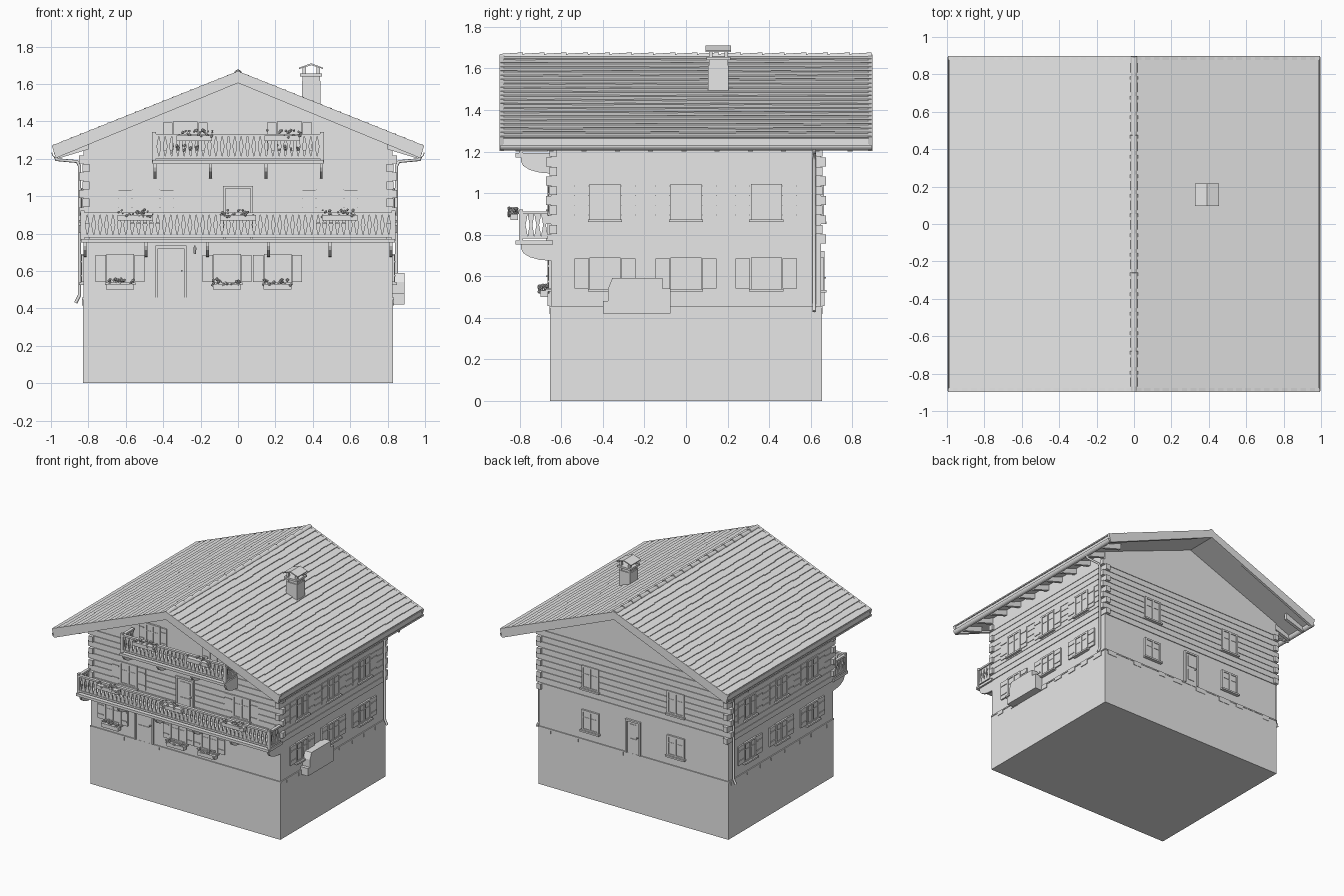
import bpy, bmesh, math, random
from mathutils import Matrix, Vector

random.seed(4)
cube = bpy.data.objects.get("Cube")
if cube:
    bpy.data.objects.remove(cube)

grey = bpy.data.materials.new("light_grey")
grey.use_nodes = True
grey.diffuse_color = (0.8, 0.8, 0.8, 1)
grey.node_tree.nodes["Principled BSDF"].inputs["Base Color"].default_value = (0.8, 0.8, 0.8, 1)

T, R = Matrix.Translation, Matrix.Rotation
# Each wall is built as if it faced -y, then turned into place
FRONT, RIGHT, BACK, LEFT = [R(math.pi / 2 * k, 4, "Z") for k in range(4)]
SIDE = RIGHT
HALF_W, HALF_D = 0.825, 0.65
MIRROR = Matrix.Scale(-1, 4, Vector((1, 0, 0)))


def box(bm, x0, x1, y0, y1, z0, z1, m=Matrix()):
    place = T(((x0 + x1) / 2, (y0 + y1) / 2, (z0 + z1) / 2))
    bmesh.ops.create_cube(bm, size=1, matrix=m @ place @ Matrix.Diagonal((x1 - x0, y1 - y0, z1 - z0, 1)))


def prism(bm, pts, y0, y1, m=Matrix()):
    """Extrude an (x, z) outline from y0 to y1."""
    a = [bm.verts.new(m @ Vector((x, y0, z))) for x, z in pts]
    b = [bm.verts.new(m @ Vector((x, y1, z))) for x, z in pts]
    bm.faces.new(a)
    bm.faces.new(b[::-1])
    for i in range(len(pts)):
        j = (i + 1) % len(pts)
        bm.faces.new((a[i], b[i], b[j], a[j]))


def finish(bm, name):
    bmesh.ops.recalc_face_normals(bm, faces=bm.faces)
    mesh = bpy.data.meshes.new(name)
    bm.to_mesh(mesh)
    bm.free()
    mesh.materials.append(grey)
    ob = bpy.data.objects.new(name, mesh)
    bpy.context.collection.objects.link(ob)
    return ob


# Foundation and house body
bm = bmesh.new()
box(bm, -0.828, 0.828, -0.655, 0.655, 0, 0.455)
finish(bm, "foundation")
bm = bmesh.new()
prism(bm, [(-HALF_W, 0.44), (HALF_W, 0.44), (HALF_W, 1.29), (0, 1.62), (-HALF_W, 1.29)], -HALF_D, HALF_D)
finish(bm, "house_body")

# Log cladding with crossing corner ends, and plinth stones
logs, stones = bmesh.new(), bmesh.new()
for k, m in enumerate((FRONT, RIGHT, BACK, LEFT)):
    half, d = (HALF_W, HALF_D) if k % 2 == 0 else (HALF_D, HALF_W)
    for i in range(10):
        z = 0.757 + 0.0465 * i
        end = half + (0.025 if (i + k) % 2 else 0.006)
        box(logs, -end, end, -d - 0.006, -d + 0.03, z, z + 0.043, m)
    box(stones, -half - 0.006, half + 0.006, -d - 0.008, -d, 0.447, 0.457, m)
    for i in range(8):
        x = -half + 2 * half * (i + random.uniform(0.1, 0.5)) / 8
        box(stones, x, x + random.uniform(0.05, 0.1), -d - 0.008, -d, random.uniform(0.415, 0.43), 0.447, m)
finish(logs, "log_cladding")
finish(stones, "plinth_stones")

# Roof slab and barge boards
bm = bmesh.new()
prism(bm, [(0, 1.655), (0.985, 1.262), (0.985, 1.225), (0, 1.605), (-0.985, 1.225), (-0.985, 1.262)], -0.88, 0.88)
finish(bm, "roof_slab")
bm = bmesh.new()
for y in (-0.897, 0.877):
    prism(bm, [(0, 1.668), (0.995, 1.27), (0.975, 1.203), (0, 1.605), (-0.975, 1.203), (-0.995, 1.27)], y, y + 0.02)
finish(bm, "barge_boards")

# Overlapping shingle courses with uneven lower edges
bm = bmesh.new()
slope = math.atan2(0.393, 0.985)
rows, length = 20, 1.06
pitch = length / rows
for side in (Matrix(), MIRROR):
    for r in range(rows):
        y = -0.893
        while y < 0.89:
            y2 = y + random.uniform(0.07, 0.14)
            if y2 > 0.85:
                y2 = 0.893
            low = random.choice((0, 0, 0.003, 0.006)) if r < rows - 1 else 0
            m = side @ T((0, 0, 1.655)) @ R(slope, 4, "Y") @ T((r * pitch, 0, 0)) @ R(-0.13, 4, "Y")
            box(bm, 0, pitch + low, y, y2, -0.002, 0.007, m)
            y = y2
finish(bm, "roof_shingles")

# Ridge tiles
bm = bmesh.new()
for i in range(17):
    m = T((0, -0.84 + 0.105 * i, 1.654)) @ R(math.pi / 2 + 0.04, 4, "X")
    bmesh.ops.create_cone(bm, cap_ends=True, segments=12, radius1=0.021, radius2=0.018, depth=0.11, matrix=m)
finish(bm, "ridge_tiles")

# Rafter tails, gutters and downpipes
tails, gutters = bmesh.new(), bmesh.new()
arc = [math.pi * (1 + i / 8) for i in range(9)]
trough = [(0.975 + 0.022 * math.cos(a), 1.232 + 0.026 * math.sin(a)) for a in arc]
trough += [(0.975 + 0.018 * math.cos(a), 1.232 + 0.022 * math.sin(a)) for a in arc[::-1]]
for s, side in (("right", Matrix()), ("left", MIRROR)):
    for i in range(11):
        y = -0.81 + 0.16 * i
        prism(tails, [(0.8, 1.31), (0.965, 1.24), (0.965, 1.2), (0.8, 1.25)], y - 0.012, y + 0.012, side)
    prism(gutters, trough, -0.893, 0.893, side)
    curve = bpy.data.curves.new("downpipe_" + s, "CURVE")
    curve.dimensions = "3D"
    curve.bevel_depth = 0.009
    curve.bevel_resolution = 2
    curve.use_fill_caps = True
    path = [(0.975, 1.21), (0.97, 1.195), (0.86, 1.185), (0.847, 1.16), (0.847, 0.47), (0.868, 0.43)]
    spline = curve.splines.new("POLY")
    spline.points.add(len(path) - 1)
    for p, (x, z) in zip(spline.points, path):
        p.co = (*(side @ Vector((x, 0.617, z))), 1)
    curve.materials.append(grey)
    bpy.context.collection.objects.link(bpy.data.objects.new("downpipe_" + s, curve))
finish(tails, "rafter_tails")
finish(gutters, "gutters")

# Chimney with vented cap
bm = bmesh.new()
box(bm, 0.343, 0.44, 0.107, 0.205, 1.4, 1.615)
box(bm, 0.332, 0.45, 0.098, 0.215, 1.64, 1.655)
for x in (0.345, 0.42):
    for y in (0.11, 0.185):
        box(bm, x, x + 0.018, y, y + 0.018, 1.6, 1.69)
box(bm, 0.35, 0.433, 0.115, 0.197, 1.61, 1.645)
prism(bm, [(0.327, 1.68), (0.391, 1.7), (0.455, 1.68), (0.455, 1.687), (0.391, 1.71), (0.327, 1.687)], 0.095, 0.217)
finish(bm, "chimney")

frames, panes, sills, shutters = [bmesh.new() for _ in range(4)]
planters, flowers = bmesh.new(), bmesh.new()


def window(m, d, x, z0, z1, w=0.15, shutter=0.07):
    x0, x1, f = x - w / 2, x + w / 2, -d - 0.014
    box(panes, x0, x1, -d - 0.008, -d, z0, z1, m)
    for a, b, c, e in ((x0, x0 + 0.014, z0, z1), (x1 - 0.014, x1, z0, z1), (x0, x1, z1 - 0.014, z1),
                       (x0, x1, z0, z0 + 0.014), (x - 0.006, x + 0.006, z0, z1)):
        box(frames, a, b, f, -d, c, e, m)
    z = z0 + (z1 - z0) * 0.62
    box(frames, x0, x1, f + 0.003, -d, z, z + 0.006, m)
    box(sills, x0 - 0.008, x1 + 0.008, -d - 0.026, -d, z0 - 0.01, z0 + 0.003, m)
    if shutter:
        for a in (x0 - shutter - 0.003, x1 + 0.003):
            box(shutters, a, a + shutter, -d - 0.011, -d, z0 + 0.005, z1 - 0.005, m)
            for z in (z0 + 0.035, z1 - 0.045):
                box(shutters, a + 0.005, a + shutter - 0.005, -d - 0.016, -d, z, z + 0.008, m)


def flower_box(x, y, z, w):
    box(planters, x - w / 2, x + w / 2, y - 0.018, y + 0.018, z, z + 0.03)
    for i in range(22):
        p = (x + random.uniform(-0.52, 0.52) * w, y + random.uniform(-0.025, 0.018), z + random.uniform(0.02, 0.058))
        bmesh.ops.create_icosphere(flowers, subdivisions=1, radius=random.uniform(0.005, 0.011), matrix=T(p))


def door(name, m, d, x, z0, z1, w):
    bm = bmesh.new()
    x0, x1 = x - w / 2, x + w / 2
    box(bm, x0, x1, -d - 0.007, -d, z0, z1, m)
    for a, b, c in ((x0, x0 + 0.014, z0), (x1 - 0.014, x1, z0), (x0, x1, z1 - 0.014)):
        box(bm, a, b, -d - 0.016, -d, c, z1, m)
    for z in (0.12, 0.55):
        h = (z1 - z0)
        box(bm, x0 + 0.035, x1 - 0.035, -d - 0.011, -d, z0 + z * h, z0 + (z + 0.33) * h, m)
    box(bm, x1 - 0.03, x1 - 0.022, -d - 0.024, -d, (z0 + z1) / 2, (z0 + z1) / 2 + 0.008, m)
    finish(bm, name)


# Windows and doors on every wall
for x in (-0.63, -0.058, 0.212):
    window(FRONT, HALF_D, x, 0.535, 0.69, 0.146, 0.055)
    flower_box(x, -0.683, 0.5, 0.15)
for x in (-0.492, 0.492):
    window(FRONT, HALF_D, x, 0.86, 1.037)
for x in (-0.282, 0.275):
    window(FRONT, HALF_D, x, 1.235, 1.4, 0.133, 0.05)
    flower_box(x, -0.683, 1.215, 0.13)
for m in (RIGHT, LEFT):
    for y in (-0.39, 0, 0.387):
        window(m, HALF_W, y, 0.535, 0.69)
        window(m, HALF_W, y, 0.87, 1.043)
for x in (-0.372, 0.372):
    window(BACK, HALF_D, x, 0.53, 0.69, shutter=0)
    window(BACK, HALF_D, x, 0.86, 1.04, shutter=0)
door("front_door", FRONT, HALF_D, -0.358, 0.457, 0.735, 0.165)
door("balcony_door", FRONT, HALF_D, 0, 0.77, 1.055, 0.16)
door("back_door", BACK, HALF_D, 0, 0.457, 0.72, 0.13)


def balcony(name, half, z, top, brackets):
    bm = bmesh.new()
    yr = -0.795
    box(bm, -half, half, -0.82, -0.64, z - 0.028, z - 0.008)
    runs = [(Matrix(), half * 2, T((-half, yr, 0)))]
    runs += [(None, 0.13, T((x, yr, 0)) @ SIDE) for x in (-half + 0.008, half - 0.008)]
    h = top - z
    # Fretted boards: narrow waist between wide ends
    for _, run, m in runs:
        box(bm, 0, run, -0.012, 0.012, top - 0.014, top, m)
        box(bm, 0, run, -0.008, 0.008, z, z + 0.014, m)
        n = round(run / 0.034)
        step = run / n
        shape = [(-0.46, 0), (-0.46, 0.12), (-0.2, 0.5), (-0.46, 0.88), (-0.46, 1)]
        shape += [(-a, b) for a, b in shape[::-1]]
        for i in range(n):
            c = (i + 0.5) * step
            prism(bm, [(c + a * step, z + 0.006 + b * (h - 0.012)) for a, b in shape], -0.004, 0.004, m)
    for x in (-half + 0.008, half - 0.008):
        box(bm, x - 0.01, x + 0.01, yr - 0.01, yr + 0.01, z - 0.02, top + 0.01)
    finish(bm, name)
    # Curved brackets below the deck
    bm = bmesh.new()
    b = z - 0.028
    curve = [(-0.65 - 0.145 * math.sin(t * math.pi / 8), b - 0.018 - 0.06 * math.cos(t * math.pi / 8)) for t in range(5)]
    for x in brackets:
        prism(bm, [(-0.64, b)] + [(-0.64, b - 0.078)] + curve + [(-0.795, b)], -x - 0.008, -x + 0.008, SIDE)
    finish(bm, name + "_brackets")


balcony("middle_balcony", 0.84, 0.78, 0.912, [-0.818 + 0.3272 * i for i in range(6)])
balcony("upper_balcony", 0.457, 1.2, 1.333, [-0.445 + 0.2967 * i for i in range(4)])
for x in (-0.55, 0, 0.545):
    flower_box(x, -0.828, 0.87, 0.19)
for x in (-0.235, 0.237):
    flower_box(x, -0.828, 1.295, 0.19)

for b, name in ((frames, "window_frames"), (panes, "window_panes"), (sills, "window_sills"),
                (shutters, "shutters"), (planters, "flower_boxes"), (flowers, "flowers")):
    finish(b, name)

# Stepped masonry block on the +x wall
bm = bmesh.new()
outline = [(-0.4, 0.42), (-0.075, 0.42), (-0.075, 0.54), (-0.113, 0.54), (-0.113, 0.59),
           (-0.355, 0.59), (-0.375, 0.54), (-0.375, 0.48), (-0.4, 0.48)]
prism(bm, outline, -0.89, -0.82, SIDE)
finish(bm, "wall_block")

# Lantern beside the front door
bm = bmesh.new()
box(bm, -0.236, -0.226, -0.675, -0.645, 0.728, 0.735)
bmesh.ops.create_cone(bm, cap_ends=True, segments=6, radius1=0.006, radius2=0.011, depth=0.035, matrix=T((-0.231, -0.672, 0.708)))
finish(bm, "lantern")
